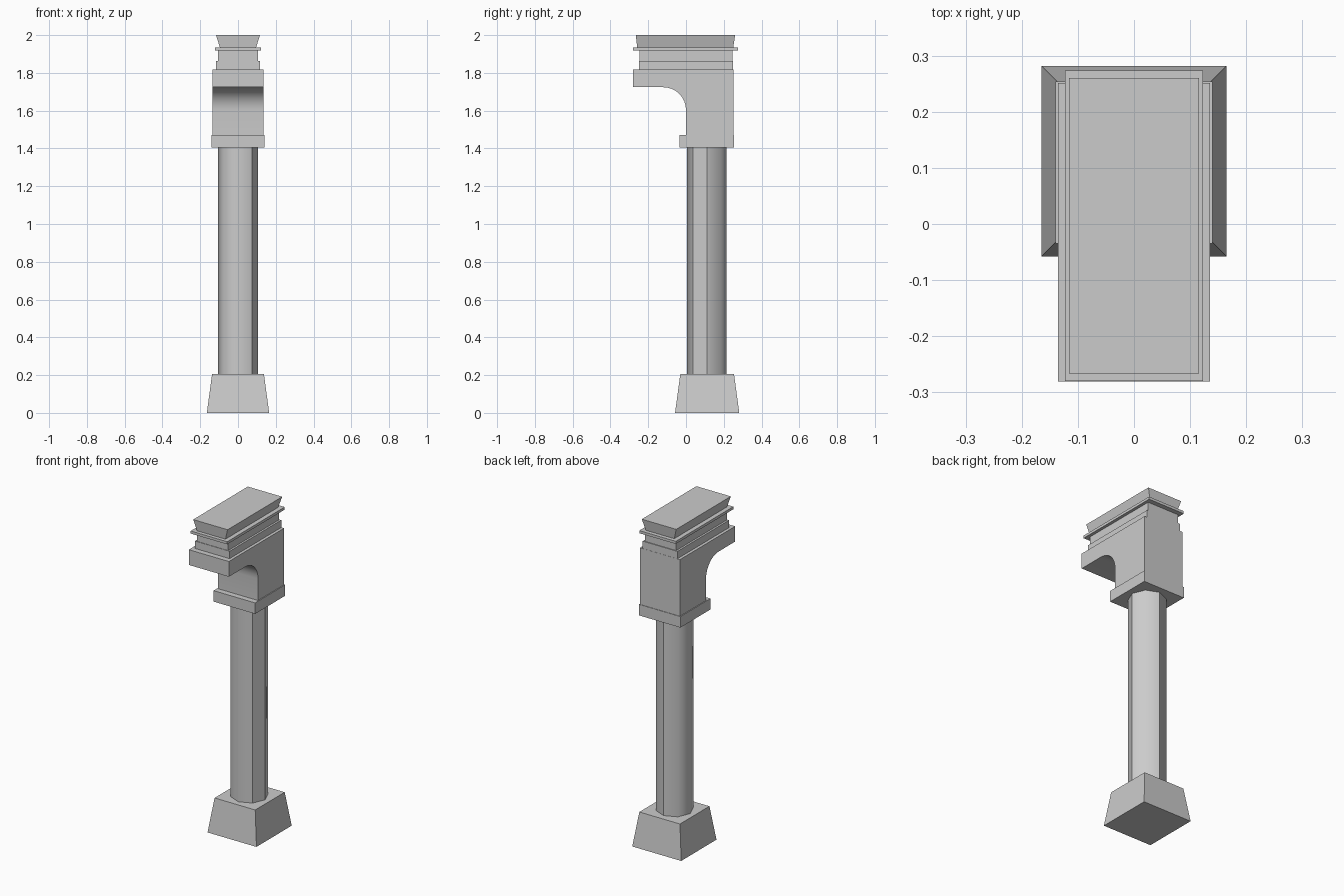
import bpy, bmesh, math

if "Cube" in bpy.data.objects:
    bpy.data.objects.remove(bpy.data.objects["Cube"])


def make(name, verts, faces):
    mesh = bpy.data.meshes.new(name)
    mesh.from_pydata(verts, [], faces)
    bm = bmesh.new()
    bm.from_mesh(mesh)
    bmesh.ops.recalc_face_normals(bm, faces=bm.faces)
    bm.to_mesh(mesh)
    bm.free()
    obj = bpy.data.objects.new(name, mesh)
    bpy.context.collection.objects.link(obj)
    return obj


def prism(name, bottom, top):
    """Join two matching rings of points into a closed solid."""
    n = len(bottom)
    sides = [(i, (i + 1) % n, n + (i + 1) % n, n + i) for i in range(n)]
    return make(name, bottom + top, sides + [tuple(range(n)), tuple(range(n, 2 * n))])


def rect(hx, y0, y1, z):
    return [(-hx, y0, z), (hx, y0, z), (hx, y1, z), (-hx, y1, z)]


def slab(name, hx, y0, y1, z0, z1):
    return prism(name, rect(hx, y0, y1, z0), rect(hx, y0, y1, z1))


# Tapered foot
prism("base", rect(0.165, -0.058, 0.282, 0), rect(0.137, -0.03, 0.254, 0.207))

# Eight-sided shaft, softened except at a few hard corners
CY, R = 0.11, 0.105
ring = [(R * math.cos(i * math.pi / 4), CY + R * math.sin(i * math.pi / 4)) for i in range(8)]
shaft = prism("shaft", [(x, y, 0.207) for x, y in ring], [(x, y, 1.405) for x, y in ring])
for poly in shaft.data.polygons:
    poly.use_smooth = len(poly.vertices) == 4
for edge in shaft.data.edges:
    a, b = edge.vertices
    edge.use_edge_sharp = abs(a - b) != 8 or min(a, b) in (0, 2, 7)

# Band under the bracket
slab("capital_band", 0.14, -0.035, 0.254, 1.405, 1.472)

# Bracket block with a quarter-round underside below the overhang
r = 0.12
arc = [(-r + r * math.cos(t), 1.604 + r * math.sin(t))
       for t in (i * math.pi / 16 for i in range(9))]
profile = [(0.251, 1.472), (0.0, 1.472)] + arc + [(-0.281, 1.724), (-0.281, 1.817), (0.251, 1.817)]
bracket = prism("bracket", [(-0.135, y, z) for y, z in profile],
                [(0.135, y, z) for y, z in profile])
bpy.context.view_layer.objects.active = bracket
bracket.select_set(True)
bpy.ops.object.shade_smooth_by_angle(angle=math.radians(30))

# Stepped mouldings and thin ledge
slab("lower_moulding", 0.117, -0.248, 0.25, 1.817, 1.862)
slab("upper_moulding", 0.105, -0.245, 0.245, 1.862, 1.918)
slab("ledge", 0.123, -0.28, 0.274, 1.918, 1.934)

# Flared cap
prism("cap", rect(0.096, -0.258, 0.25, 1.934), rect(0.116, -0.266, 0.26, 2.0))
